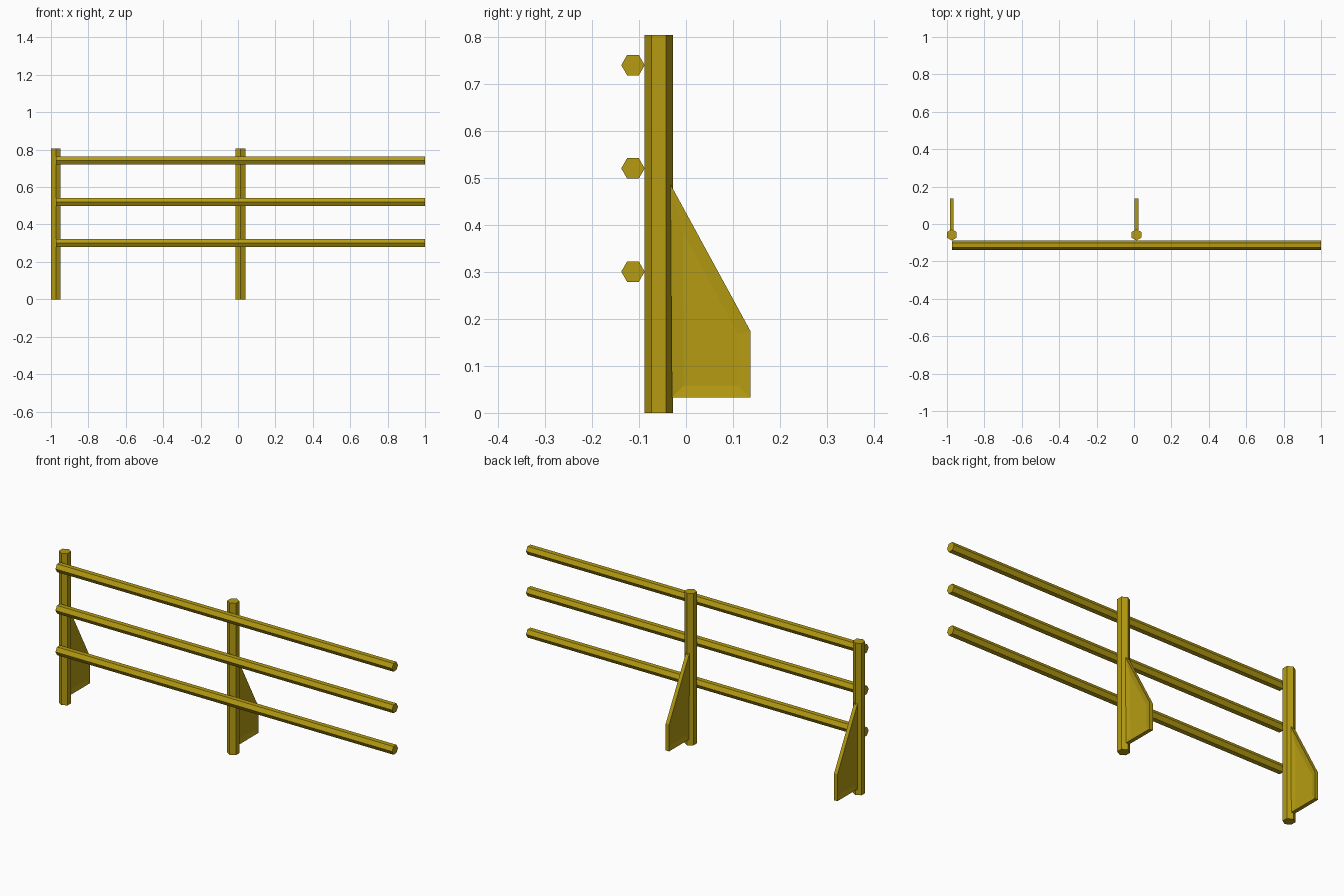
import bpy, bmesh, math
from mathutils import Matrix

if "Cube" in bpy.data.objects:
    bpy.data.objects.remove(bpy.data.objects["Cube"])

paint = bpy.data.materials.new("mustard_yellow")
paint.diffuse_color = (0.46, 0.33, 0.006, 1)
paint.use_nodes = True
paint.node_tree.nodes["Principled BSDF"].inputs["Base Color"].default_value = paint.diffuse_color


def finish(name, bm):
    bmesh.ops.recalc_face_normals(bm, faces=bm.faces)
    mesh = bpy.data.meshes.new(name)
    bm.to_mesh(mesh)
    bm.free()
    mesh.materials.append(paint)
    obj = bpy.data.objects.new(name, mesh)
    bpy.context.collection.objects.link(obj)
    return obj


def hex_bar(name, radius, length, matrix):
    """Six-sided bar along local z, corners pointing along y."""
    bm = bmesh.new()
    bmesh.ops.create_cone(bm, cap_ends=True, segments=6, radius1=radius,
                          radius2=radius, depth=length)
    # put a corner on the y axis whatever the primitive's start angle is
    v = bm.verts[:][0].co
    turn = math.pi / 2 - math.atan2(v.y, v.x)
    bm.transform(matrix @ Matrix.Rotation(turn, 4, 'Z'))
    return finish(name, bm)


def brace(name, x, half=0.01):
    """Tapered support plate with a recessed panel on both sides."""
    profile = [(-0.030, 0.033), (0.137, 0.033), (0.137, 0.175), (-0.033, 0.487)]
    bm = bmesh.new()
    face = bm.faces.new([bm.verts.new((x - half, y, z)) for y, z in profile])
    ext = bmesh.ops.extrude_face_region(bm, geom=[face])
    moved = [g for g in ext["geom"] if isinstance(g, bmesh.types.BMVert)]
    bmesh.ops.translate(bm, verts=moved, vec=(2 * half, 0, 0))
    bmesh.ops.recalc_face_normals(bm, faces=bm.faces)
    bm.normal_update()
    sides = [f for f in bm.faces if abs(f.normal.x) > 0.9]
    bmesh.ops.inset_individual(bm, faces=sides, thickness=0.0255,
                               depth=-0.005, use_even_offset=True)
    return finish(name, bm)


LEFT, RIGHT = -0.974, 1.0
MIDDLE = (LEFT + RIGHT) / 2

# Posts with their rear braces
for label, x in (("left", LEFT), ("middle", MIDDLE)):
    hex_bar(label + "_post", 0.03, 0.805, Matrix.Translation((x, -0.058, 0.4025)))
    brace(label + "_brace", x)

# Three horizontal rails in front of the posts
for label, z in (("lower", 0.301), ("centre", 0.521), ("upper", 0.741)):
    hex_bar(label + "_rail", 0.025, RIGHT - LEFT,
            Matrix.Translation((MIDDLE, -0.113, z)) @ Matrix.Rotation(math.pi / 2, 4, 'Y'))
